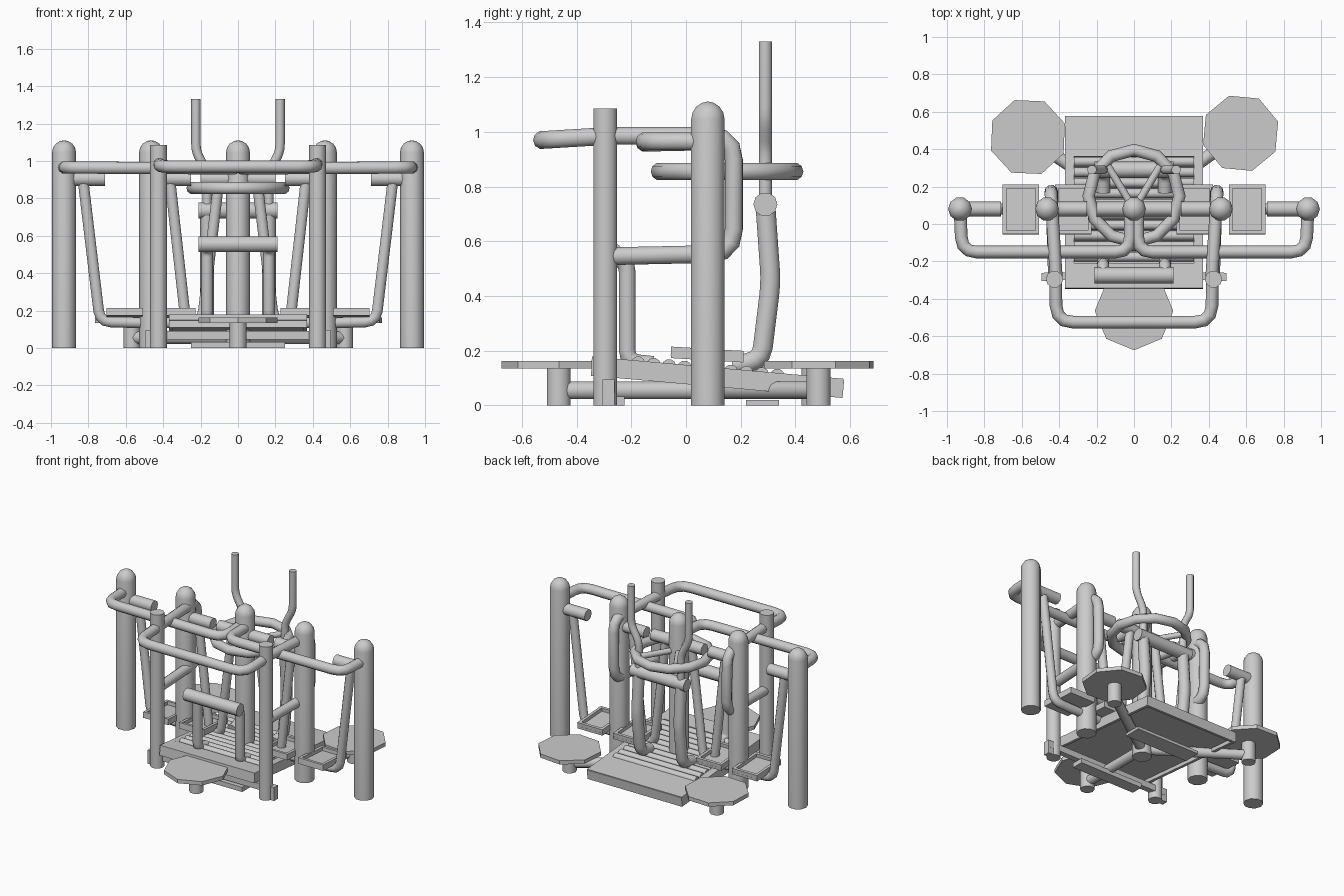
import bpy, bmesh, math
from mathutils import Vector, Matrix

if "Cube" in bpy.data.objects:
    bpy.data.objects.remove(bpy.data.objects["Cube"])


def finish(name, me, smooth=True):
    ob = bpy.data.objects.new(name, me)
    bpy.context.collection.objects.link(ob)
    if smooth:
        me.shade_smooth()
        me.set_sharp_from_angle(angle=math.radians(50))
    return ob


def tube(name, pts, r, fillet=0.06, closed=False):
    """Round pipe along a path with softened corners."""
    pts = [Vector(p) for p in pts]
    path = [] if not closed else pts
    if not closed:
        path.append(pts[0])
        for a, b, c in zip(pts, pts[1:], pts[2:]):
            f = min(fillet, (a - b).length * .45, (c - b).length * .45)
            p, q = b + (a - b).normalized() * f, b + (c - b).normalized() * f
            for t in (0, .33, .67, 1):
                path.append(p * (1 - t) ** 2 + b * 2 * t * (1 - t) + q * t * t)
        path.append(pts[-1])
    cu = bpy.data.curves.new(name, 'CURVE')
    cu.dimensions = '3D'
    cu.bevel_depth, cu.bevel_resolution, cu.use_fill_caps = r, 3, True
    sp = cu.splines.new('POLY')
    sp.points.add(len(path) - 1)
    for s, p in zip(sp.points, path):
        s.co = (*p, 1)
    sp.use_cyclic_u = closed
    tmp = bpy.data.objects.new("tmp", cu)
    bpy.context.collection.objects.link(tmp)
    dg = bpy.context.evaluated_depsgraph_get()
    me = bpy.data.meshes.new_from_object(tmp.evaluated_get(dg))
    bpy.data.objects.remove(tmp)
    me.name = name
    return finish(name, me)


def box(name, lo, hi, tilt=0):
    bm = bmesh.new()
    lo, hi = Vector(lo), Vector(hi)
    m = Matrix.Translation((lo + hi) / 2) @ Matrix.Rotation(tilt, 4, 'X') @ Matrix.Diagonal((*(hi - lo), 1))
    bmesh.ops.create_cube(bm, size=1, matrix=m)
    me = bpy.data.meshes.new(name)
    bm.to_mesh(me)
    bm.free()
    return finish(name, me, False)


def lathe(name, x, y, profile, n, turn=0, smooth=True):
    """Solid of revolution from (radius, z) pairs."""
    bm = bmesh.new()
    rings = [[bm.verts.new((x + r * math.cos(turn + k * math.tau / n),
                            y + r * math.sin(turn + k * math.tau / n), z)) for k in range(n)]
             for r, z in profile]
    for a, b in zip(rings, rings[1:]):
        for k in range(n):
            bm.faces.new((a[k], a[(k + 1) % n], b[(k + 1) % n], b[k]))
    bm.faces.new(rings[0][::-1])
    bm.faces.new(rings[-1])
    me = bpy.data.meshes.new(name)
    bm.to_mesh(me)
    bm.free()
    return finish(name, me, smooth)


# Main domed posts
R = 0.064
dome = [(R, 0), (R, 1.046)] + [(R * math.cos(a), 1.046 + R * math.sin(a))
                               for a in (.4, .8, 1.2, 1.5)]
for x in (-.93, -.465, 0, .465, .93):
    lathe("main_post", x, .08, dome, 10)

# Three stools on arms from the centre post
for x, y, turn in ((0, -.465, 0), (-.567, .465, .35), (.57, .485, .3)):
    lathe("stool_seat", x, y, [(.21, .135), (.21, .162)], 8, turn, False)
    lathe("stool_stem", x, y, [(.046, 0), (.046, .137)], 10)
    tube("stool_arm", [(0, .08, .055), (x, y, .055)], .034)

for s in (-1, 1):
    # Front posts and feet
    lathe("front_post", s * .425, -.295, [(.046, 0), (.046, 1.085)], 10)
    box("post_foot", (s * .475 - .02, -.305, 0), (s * .475 + .02, -.262, .095))
    # Walker handrail
    tube("walker_rail", [(s * .93, .08, .965), (s * .92, -.15, .965),
                         (s * .02, -.15, .96), (s * .02, .08, .965)], .034, .08)
    # Side loop
    tube("side_loop", [(s * .415, -.295, .985), (s * .445, .175, .985), (s * .44, .175, .555),
                       (s * .425, -.29, .545)], .034, .09)
    # Walker arms and hubs
    for name, px, qx in (("outer", .93, .71), ("middle", .465, .25)):
        tube(name + "_hub", [(s * px, .08, .905), (s * qx, .08, .905)], .04)
    tube("outer_arm", [(s * .83, .08, .91), (s * .738, .08, .14), (s * .52, .08, .135)], .03, .06)
    tube("middle_arm", [(s * .365, .08, .91), (s * .28, .08, .15)], .03)
    tube("inner_hub", [(0, .08, .905), (s * .2, .08, .905)], .04)
    tube("inner_arm", [(s * .1, .08, .91), (s * .192, .08, .14), (s * .41, .08, .135)], .03, .06)
    # Pedal trays
    for cx in (.605, .325):
        x0, x1 = s * cx - .098, s * cx + .098
        y0, y1, z = -.055, .21, .165
        box("pedal_floor", (x0, y0, z), (x1, y1, z + .018), -.06)
        for a in (x0, x1 - .02):
            box("pedal_side", (a, y0, z + .01), (a + .02, y1, z + .042), -.06)
        for b, dz in ((y0, .007), (y1 - .02, -.007)):
            box("pedal_end", (x0, b, z + .01 + dz), (x1, b + .02, z + .042 + dz), -.06)
    # Rear tall handles and their legs
    tube("tall_handle", [(s * .225, .29, 1.33), (s * .225, .29, 1.05),
                         (s * .165, .29, .94), (s * .165, .29, .73)], .025, .04)
    tube("rear_leg", [(s * .165, .29, .735), (s * .165, .31, .45),
                      (s * .165, .275, .165), (s * .165, .17, .145)], .038, .05)
    # Front roller legs
    tube("roller_leg", [(s * .165, -.275, .555), (s * .165, -.215, .52),
                        (s * .165, -.215, .16), (s * .165, -.12, .15)], .032, .05)

# Front U handrail
tube("front_rail", [(-.42, -.28, .985), (-.415, -.525, .97), (.415, -.525, .97),
                    (.42, -.28, .985)], .034, .09)

# Padded cross rollers
tube("front_roller", [(-.21, -.275, .555), (.21, -.275, .555)], .044)
tube("rear_roller", [(-.212, .29, .735), (.212, .29, .735)], .044)

# Hand wheel with spokes
tube("wheel_ring", [(.243 * math.cos(k * math.tau / 12), .15 + .246 * math.sin(k * math.tau / 12), .855)
                    for k in range(12)], .033, closed=True)
for a in (50, 130, 270):
    a = math.radians(a)
    tube("wheel_spoke", [(0, .08, .855), (.24 * math.cos(a), .15 + .24 * math.sin(a), .855)], .02)

# Sloping treadmill: top, skirts, rollers
T = -.088


def top(y):
    return .148 - .088 * y


def deck(name, x0, x1, y0, y1, drop, thick):
    z = top((y0 + y1) / 2) - drop
    box(name, (x0, y0, z - thick), (x1, y1, z), T)


deck("deck_floor", -.36, .36, -.33, .56, .03, .015)
deck("deck_front_plate", -.37, .37, -.345, -.21, 0, .03)
deck("deck_rear_plate", -.37, .37, .36, .575, 0, .03)
for s in (-1, 1):
    deck("deck_side_plate", s * .345 - .025, s * .345 + .025, -.22, .37, 0, .03)
    deck("deck_side_skirt", s * .36 - .01, s * .36 + .01, -.345, .575, .005, .065)
for y in (-.335, .565):
    deck("deck_end_skirt", -.37, .37, y - .01, y + .01, .005, .065)
for k in range(10):
    y = -.175 + k * .0565
    tube("deck_roller", [(-.32, y, top(y) - .01), (.32, y, top(y) - .01)], .026)

# Ground bars under the deck
box("front_ground_bar", (-.48, -.3, .045), (.48, -.26, .09))
box("front_low_bar", (-.25, -.31, 0), (.25, -.225, .033))
box("rear_low_bar", (-.25, .22, 0), (.25, .34, .02))
